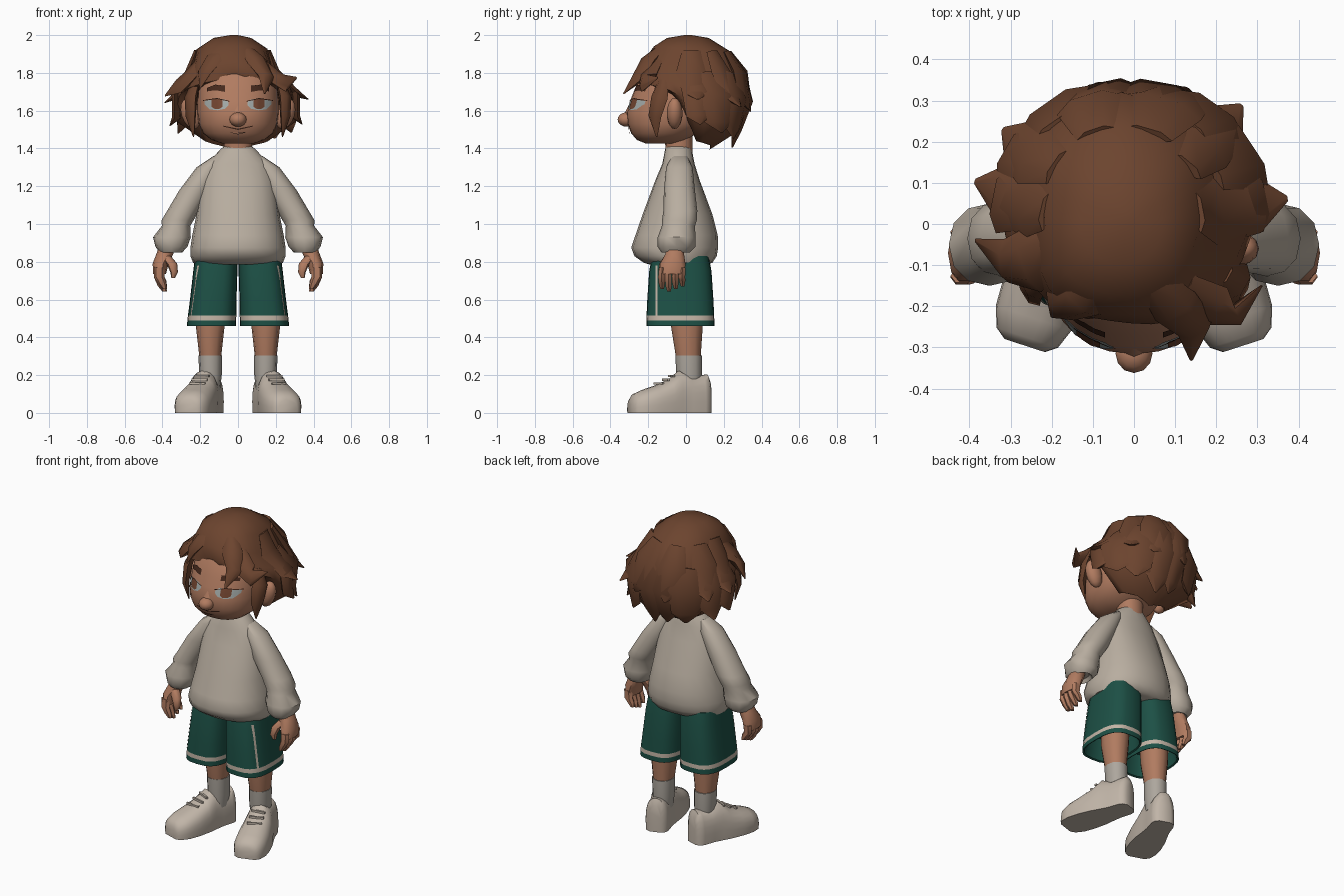
import bpy, bmesh, random
from math import sin, cos, pi, radians, copysign
from mathutils import Vector, Matrix
from mathutils.bvhtree import BVHTree

random.seed(4)
cube = bpy.data.objects.get("Cube")
if cube:
    bpy.data.objects.remove(cube)


def material(name, r, g, b):
    m = bpy.data.materials.new(name)
    m.use_nodes = True
    m.diffuse_color = (r, g, b, 1)
    m.node_tree.nodes["Principled BSDF"].inputs["Base Color"].default_value = (r, g, b, 1)
    return m


SKIN = material("skin", .44, .2, .118)
HAIR = material("brown hair", .15, .058, .028)
SWEATER = material("cream knit", .48, .42, .35)
SHORTS = material("dark green cloth", .012, .08, .06)
TRIM = material("pale trim", .55, .46, .38)
SOCK = material("grey sock", .42, .385, .34)
SHOE = material("off white leather", .53, .46, .39)
EYE = material("eye white", .36, .4, .39)
IRIS = material("brown iris", .17, .06, .03)
BROW = material("dark brow", .06, .022, .012)


def finish(name, bm, mats, angle=45, closed=True):
    if closed:
        bmesh.ops.recalc_face_normals(bm, faces=bm.faces)
    me = bpy.data.meshes.new(name)
    bm.to_mesh(me)
    for m in mats:
        me.materials.append(m)
    ob = bpy.data.objects.new(name, me)
    bpy.context.collection.objects.link(ob)
    bpy.ops.object.select_all(action="DESELECT")
    bpy.context.view_layer.objects.active = ob
    ob.select_set(True)
    bpy.ops.object.shade_smooth_by_angle(angle=radians(angle))
    return ob


def skin_rings(bm, rings):
    """Bridge closed rings of points and cap both ends."""
    rows = [[bm.verts.new(p) for p in ring] for ring in rings]
    n = len(rows[0])
    for a, b in zip(rows, rows[1:]):
        for i in range(n):
            bm.faces.new((a[i], a[(i + 1) % n], b[(i + 1) % n], b[i]))
    bm.faces.new(rows[0])
    bm.faces.new(rows[-1])


def oval(cx, cy, z, rx, ry, n, p):
    def f(v):
        return copysign(abs(v) ** (2 / p), v)
    return [(cx + rx * f(cos(2 * pi * i / n)), cy + ry * f(sin(2 * pi * i / n)), z) for i in range(n)]


def loft(name, mats, sections, side=1, n=16, p=2.2, rule=None):
    """Stack of horizontal ovals: (cx, cy, z, rx, ry)."""
    bm = bmesh.new()
    skin_rings(bm, [oval(side * cx, cy, z, rx, ry, n, p) for cx, cy, z, rx, ry in sections])
    if rule:
        for f in bm.faces:
            f.material_index = rule(f.calc_center_median())
    return finish(name, bm, mats)


def ball(name, mat, centre, size, tilt=0):
    bm = bmesh.new()
    m = Matrix.Translation(centre) @ Matrix.Rotation(tilt, 4, "Y") @ Matrix.Diagonal((*size, 1))
    bmesh.ops.create_uvsphere(bm, u_segments=12, v_segments=8, radius=1, matrix=m)
    return finish(name, bm, [mat])


def decal(name, mat, target, columns, direction, lift=.005, side=1):
    """Thin plate laid on a surface; columns are (u, low, high)."""
    tree = BVHTree.FromObject(target, bpy.context.evaluated_depsgraph_get())
    d = Vector(direction)
    fine = []
    for a, b in zip(columns, columns[1:]):
        fine += [[u + (v - u) * k / 4 for u, v in zip(a, b)] for k in range(4)]
    fine.append(columns[-1])
    bm = bmesh.new()
    grid = []
    for u, lo, hi in fine:
        col = []
        for k in range(5):
            z = lo + (hi - lo) * k / 4
            start = Vector((u * side, 0, z)) if d.y else Vector((0, u, z))
            hit = tree.ray_cast(start - d * 2, d)[0]
            col.append(bm.verts.new((hit or start) - d * lift))
        grid.append(col)
    for a, b in zip(grid, grid[1:]):
        for k in range(4):
            f = bm.faces.new((a[k], b[k], b[k + 1], a[k + 1]))
            f.normal_update()
            if f.normal.dot(d) > 0:
                f.normal_flip()
    finish(name, bm, [mat], closed=False)


# Head and neck
head = loft("head", [SKIN], [
    (0, -.13, 1.425, .08, .08), (0, -.13, 1.445, .14, .13), (0, -.115, 1.48, .185, .175),
    (0, -.095, 1.53, .208, .215), (0, -.08, 1.59, .215, .235), (0, -.065, 1.65, .215, .232),
    (0, -.055, 1.71, .212, .218), (0, -.045, 1.78, .2, .2), (0, -.03, 1.85, .15, .16),
    (0, -.02, 1.9, .06, .07)], n=28, p=2.3)
loft("neck", [SKIN], [(0, -.035, 1.34, .075, .07), (0, -.04, 1.5, .075, .075)])
ball("nose", SKIN, (0, -.315, 1.553), (.045, .047, .038))
loft("nose_bridge", [SKIN], [(0, -.3, 1.55, .034, .04), (0, -.288, 1.6, .024, .03),
                             (0, -.275, 1.65, .018, .018)], n=8)
front = (0, 1, 0)
decal("mouth", BROW, head, [(-.08, 1.516, 1.521), (0, 1.498, 1.505), (.08, 1.516, 1.521)], front)
decal("lower_lip", SKIN, head, [(-.04, 1.484, 1.487), (0, 1.474, 1.488), (.04, 1.484, 1.487)], front, .009)

# Torso of the sweater
loft("sweater_body", [SWEATER], [
    (0, -.04, 1.415, .068, .06), (0, -.04, 1.40, .088, .07), (0, -.04, 1.32, .165, .085),
    (0, -.045, 1.23, .195, .118), (0, -.045, 1.05, .22, .185), (0, -.05, .94, .242, .218),
    (0, -.06, .875, .252, .23), (0, -.055, .83, .252, .218), (0, -.042, .795, .238, .182),
    (0, -.04, .785, .2, .15)], n=20)


def shoe(side):
    """Rounded arches along the foot, turned outwards."""
    stations = [(-.38, .05, .07), (-.36, .076, .1), (-.31, .094, .122), (-.24, .097, .145),
                (-.16, .09, .18), (-.11, .08, .222), (-.05, .07, .195), (.02, .068, .2),
                (.045, .06, .205), (.062, .035, .17)]
    turn = Matrix.Translation((side * .148, .066, 0)) @ Matrix.Rotation(side * radians(18), 4, "Z")
    rings = []
    for y, w, h in stations:
        arch = [(w, 0), (w * 1.03, h * .3)]
        arch += [(w * cos(a) ** .8, h * (.45 + .55 * sin(a))) for a in (.15, .5, .85, 1.2, 1.45)]
        arch += [(-x, z) for x, z in reversed(arch)]
        rings.append([turn @ Vector((x, y, z)) for x, z in arch])
    bm = bmesh.new()
    skin_rings(bm, rings)
    finish(name + "_shoe", bm, [SHOE], 50)
    # Laces across the tongue
    for k in range(3):
        bm = bmesh.new()
        m = turn @ Matrix.Translation((0, -.22 + k * .038, .155 + k * .02))
        m = m @ Matrix.Rotation(.25 - .2 * k, 4, "Z") @ Matrix.Diagonal((.085, .012, .012, 1))
        bmesh.ops.create_cube(bm, size=1, matrix=m)
        finish(f"{name}_lace_{k}", bm, [SHOE])


for side, name in ((1, "left"), (-1, "right")):
    # Face details
    ball(name + "_ear", SKIN, (side * .25, -.06, 1.585), (.05, .042, .085), side * .3)
    decal(name + "_eye", EYE, head, [(.05, 1.63, 1.645), (.07, 1.61, 1.66), (.11, 1.602, 1.663),
                                     (.15, 1.607, 1.66), (.178, 1.635, 1.65)], front, .004, side)
    decal(name + "_iris", IRIS, head, [(.083, 1.62, 1.66), (.098, 1.61, 1.662), (.125, 1.61, 1.662),
                                       (.14, 1.62, 1.66)], front, .007, side)
    decal(name + "_eyelid", BROW, head, [(.045, 1.648, 1.651), (.11, 1.661, 1.667),
                                         (.185, 1.652, 1.656)], front, .009, side)
    decal(name + "_eyebrow", BROW, head, [(.07, 1.7, 1.732), (.12, 1.708, 1.738), (.165, 1.702, 1.72)],
          front, .008, side)

    # Sleeve with gathered cuff
    loft(name + "_sleeve", [SWEATER], [
        (.1, -.035, 1.36, .03, .04), (.155, -.035, 1.3, .065, .07), (.225, -.035, 1.18, .085, .082),
        (.29, -.03, 1.07, .085, .09), (.32, -.035, 1.02, .085, .092), (.328, -.04, .99, .075, .088),
        (.35, -.05, .93, .1, .1), (.352, -.05, .88, .085, .1), (.355, -.055, .85, .06, .075),
        (.355, -.055, .87, .045, .055)], side, 12)

    # Hand, fingers and thumb
    loft(name + "_palm", [SKIN], [
        (.37, -.055, .9, .04, .045), (.388, -.06, .84, .045, .052), (.41, -.07, .79, .042, .07),
        (.415, -.075, .735, .034, .072)], side, 10)
    for k in range(4):
        y, tip = -.13 + k * .036, .642 + .014 * abs(k - 1)
        loft(f"{name}_finger_{k}", [SKIN], [
            (.418, y + .004, .77, .028, .019), (.418, y, .72, .028, .02),
            (.402, y + .002, tip + .03, .023, .019), (.388, y + .004, tip, .012, .011)], side, 6)
    loft(name + "_thumb", [SKIN], [(.385, -.09, .83, .03, .025), (.35, -.115, .79, .028, .026),
                                   (.338, -.125, .745, .02, .022), (.343, -.125, .715, .01, .011)], side, 8)

    # Shorts leg with hem band and hollow opening
    leg = loft(name + "_shorts_leg", [SHORTS, TRIM], [
        (.115, -.03, .83, .112, .15), (.12, -.03, .75, .117, .165), (.131, -.03, .6, .123, .175),
        (.137, -.03, .515, .128, .179), (.139, -.03, .49, .129, .18), (.14, -.03, .46, .13, .18),
        (.14, -.03, .465, .12, .17), (.135, -.03, .6, .11, .155)], side, 24, 2.9,
        lambda c: int(.492 < c.z < .512))
    decal(name + "_shorts_stripe", TRIM, leg, [(-.162, .515, .78), (-.15, .515, .78)], (-side, 0, 0), .004)

    # Leg, sock and shoe
    loft(name + "_leg", [SKIN], [(.145, .005, .6, .08, .09), (.147, .005, .45, .075, .083),
                                 (.147, .012, .3, .058, .066)], side, 12)
    loft(name + "_sock", [SOCK], [(.147, .014, .305, .062, .07), (.146, .016, .2, .06, .068),
                                  (.145, .016, .12, .05, .06)], side, 12)
    shoe(side)

# Hair cap: (radius, height) profiles keyed by angle from the front
PROFILES = {
    0: [(.1, 1.985), (.17, 1.94), (.22, 1.87), (.235, 1.81), (.23, 1.785), (.19, 1.79)],
    45: [(.1, 1.985), (.18, 1.94), (.24, 1.85), (.27, 1.78), (.275, 1.74), (.23, 1.73)],
    80: [(.1, 1.985), (.185, 1.93), (.21, 1.82), (.27, 1.755), (.29, 1.7), (.23, 1.67)],
    105: [(.1, 1.985), (.19, 1.92), (.23, 1.8), (.33, 1.68), (.33, 1.55), (.18, 1.44)],
    140: [(.11, 1.985), (.22, 1.915), (.285, 1.8), (.34, 1.67), (.32, 1.52), (.16, 1.42)],
    180: [(.12, 1.985), (.24, 1.91), (.32, 1.8), (.33, 1.64), (.26, 1.48), (.12, 1.39)]}
KEYS = sorted(PROFILES)


def hair_point(angle, level):
    a = abs(angle)
    lo = max(k for k in KEYS[:-1] if k <= a)
    hi = KEYS[KEYS.index(lo) + 1]
    t = (a - lo) / (hi - lo)
    r, z = Vector(PROFILES[lo][level]).lerp(Vector(PROFILES[hi][level]), t)
    return Vector((r * sin(radians(angle)) - (.03 if level < 3 else .01), -r * cos(radians(angle)), z))


angles = [-180 + 12 * i for i in range(30)]
bm = bmesh.new()
rings = [[Vector((-.02, .01, 2)) + Vector((sin(radians(a)), -cos(radians(a)), 0)) * .02 for a in angles]]
for level in range(6):
    ring = [hair_point(a, level) for a in angles]
    for p in ring:
        if level > 2:  # soft uneven clumping of the strands
            s = random.uniform(.97, 1.03)
            p.x, p.y = p.x * s, p.y * s
    rings.append(ring)
skin_rings(bm, rings)
finish("hair_cap", bm, [HAIR], 60)


def lock(name, points, width, thick):
    """Flat pointed clump of hair along a path."""
    pts = [Vector(p) for p in points]
    rings = []
    for i, p in enumerate(pts):
        along = (pts[min(i + 1, len(pts) - 1)] - pts[max(i - 1, 0)]).normalized()
        out = p - Vector((0, 0, 1.65))
        out = (out - along * out.dot(along)).normalized()
        across = along.cross(out)
        s = (.6, 1, .8, .08)[i]
        rings.append([p + across * cos(k * pi / 3) * width * s + out * sin(k * pi / 3) * thick * s
                      for k in range(6)])
    bm = bmesh.new()
    skin_rings(bm, rings)
    finish(name, bm, [HAIR], 60)


# Fringe and loose side locks
lock("fringe_left", [(.04, -.13, 1.93), (.1, -.2, 1.86), (.15, -.25, 1.78), (.14, -.33, 1.69)], .06, .035)
lock("fringe_right", [(-.08, -.12, 1.93), (-.13, -.18, 1.87), (-.18, -.2, 1.8), (-.2, -.225, 1.72)], .06, .03)
lock("flick_left", [(.12, -.15, 1.86), (.19, -.2, 1.78), (.25, -.22, 1.745), (.31, -.15, 1.775)], .06, .03)
lock("flick_right", [(-.2, -.06, 1.86), (-.25, -.09, 1.78), (-.31, -.09, 1.73), (-.385, -.04, 1.68)], .08, .035)
for side, name in ((1, "left"), (-1, "right")):
    lock(name + "_temple_lock", [(side * .22, -.12, 1.76), (side * .25, -.14, 1.67),
                                 (side * .25, -.165, 1.57), (side * .235, -.155, 1.46)], .05, .028)

# Broad ragged clumps round the sides and back
for layer, (start, count) in enumerate(((1, 6), (2, 8))):
    for i in range(count):
        a = 100 + 160 * i / (count - 1)
        a = a if a <= 180 else a - 360
        sweep = random.uniform(-8, 8)
        pts = [hair_point(max(-180, min(180, a + sweep * k / 3)), start + k) * .98
               + Vector((0, 0, .033)) for k in range(3)]
        tip = pts[2] + (pts[2] - pts[1]) * random.uniform(.3, .6)
        flare = 1.02 + .1 * abs(sin(radians(a)))
        tip.x, tip.y = tip.x * flare, tip.y * flare
        tip.z = max(tip.z, 1.4)
        lock(f"back_lock_{layer}_{i}", pts + [tip], random.uniform(.08, .11), .03)
